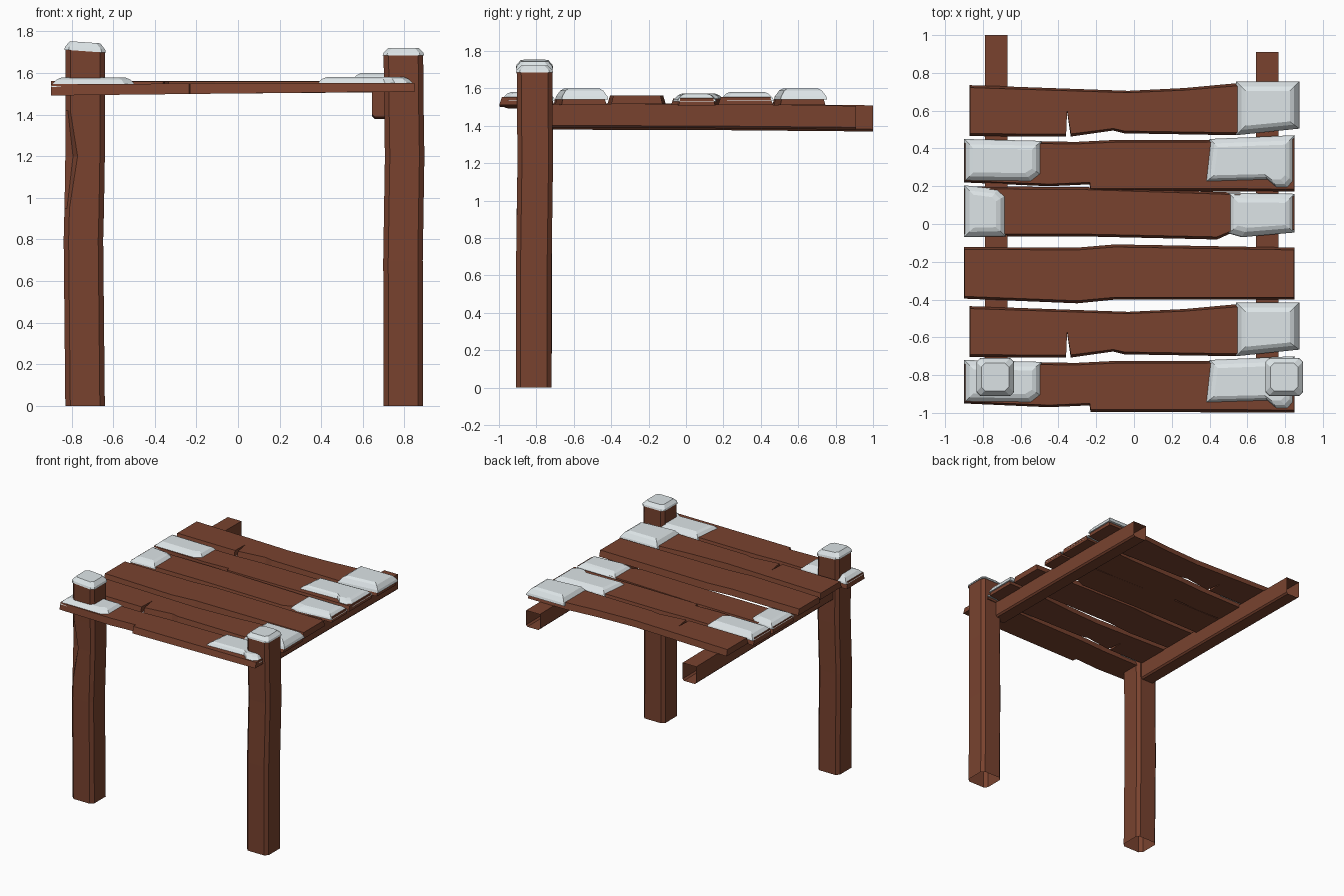
import bpy, bmesh

if "Cube" in bpy.data.objects:
    bpy.data.objects.remove(bpy.data.objects["Cube"])


def material(name, rgb):
    m = bpy.data.materials.new(name)
    m.diffuse_color = (*rgb, 1)
    m.use_nodes = True
    m.node_tree.nodes["Principled BSDF"].inputs["Base Color"].default_value = m.diffuse_color
    return m


WOOD = material("brown_wood", (0.19, 0.055, 0.028))
SNOW = material("pale_snow", (0.76, 0.82, 0.84))


def loft(name, rings, mat, cap_start=True, cap_end=True):
    """Skin a stack of matching rings of points, with optional end caps."""
    bm = bmesh.new()
    rows = [[bm.verts.new(p) for p in r] for r in rings]
    n = len(rows[0])
    for a, b in zip(rows, rows[1:]):
        for i in range(n):
            j = (i + 1) % n
            bm.faces.new((a[i], a[j], b[j], b[i]))
    if cap_start:
        bm.faces.new(rows[0][::-1])
    if cap_end:
        bm.faces.new(rows[-1])
    bmesh.ops.recalc_face_normals(bm, faces=bm.faces)
    me = bpy.data.meshes.new(name)
    bm.to_mesh(me)
    bm.free()
    me.materials.append(mat)
    ob = bpy.data.objects.new(name, me)
    bpy.context.collection.objects.link(ob)
    return ob


def shrink(outline, dx, dy):
    """Pull an outline inward by dx, dy at its extremes."""
    xs, ys = [p[0] for p in outline], [p[1] for p in outline]
    cx, cy = (min(xs) + max(xs)) / 2, (min(ys) + max(ys)) / 2
    sx, sy = 1 - 2 * dx / (max(xs) - min(xs)), 1 - 2 * dy / (max(ys) - min(ys))
    return [(cx + (x - cx) * sx, cy + (y - cy) * sy) for x, y in outline]


def square(cx, cy, h=0.095, c=0.024):
    """Chamfered square whose front left corner has one extra point."""
    return [(cx - h + c / 2, cy - h + c / 2), (cx - h + c, cy - h), (cx + h - c, cy - h),
            (cx + h, cy - h + c), (cx + h, cy + h - c), (cx + h - c, cy + h),
            (cx - h + c, cy + h), (cx - h, cy + h - c), (cx - h, cy - h + c)]


# Posts, slightly crooked, open underneath
def post(name, cx, top, wobble, gouge):
    rings = []
    for z, dx, dy in wobble + [(top, 0, 0)]:
        r = square(cx + dx, -0.81 + dy)
        if gouge and z == 1.2:  # split in the front left corner
            r[0] = (r[0][0] + 0.025, r[0][1] + 0.025)
            r[1] = (r[1][0] + 0.035, r[1][1])
        rings.append([(x, y, z) for x, y in r])
    loft(name, rings, WOOD, cap_start=False)


post("left_post", -0.735, 1.71, [(0, 0, -0.003), (0.8, -0.008, -0.002), (0.95, -0.004, 0),
                                 (1.2, 0, 0.004), (1.42, 0, 0.003)], True)
post("right_post", 0.795, 1.69, [(0, 0, -0.005), (0.7, -0.002, -0.003), (1.2, 0.006, 0.004),
                                 (1.45, 0.002, 0.002)], False)


# Snow caps on the posts
def post_cap(name, cx, z, h, slope):
    layers = [(0.1, 0), (0.096, 0.35), (0.073, 1)]
    loft(name, [[(x, y, z + h * t - slope * (x - cx)) for x, y in square(cx, -0.81, s, 0.02)]
                for s, t in layers], SNOW)


post_cap("left_post_snow", -0.735, 1.705, 0.043, 0.07)
post_cap("right_post_snow", 0.795, 1.685, 0.036, 0)


# Support beams, open at the rear end
def beam(name, cx, y_end, z0, z1):
    h, c = 0.06, 0.012
    sec = [(-h, z0 + c), (-h + c, z0), (h - c, z0), (h, z0 + c), (h, z1), (-h, z1)]
    loft(name, [[(cx + x, y, z + dz) for x, z in sec]
                for y, dz in ((-0.75, 0.004), (0.1, 0.002), (y_end, -0.006))],
         WOOD, cap_end=False)


beam("left_beam", -0.73, 1.0, 1.375, 1.515)
beam("right_beam", 0.705, 0.91, 1.385, 1.512)


# Roof planks: outline below, narrower outline on top
def plank(name, outline, z0, z1, shift=0.0, tilt=0.0):
    low = [(x, y + shift) for x, y in outline]
    top = shrink(low, 0.002, 0.014)
    loft(name, [[(x, y, z0 + tilt * x) for x, y in low],
                [(x, y, z1 + tilt * 0.3 * x) for x, y in top]], WOOD)


# Snow patches: bevelled slabs
def snow(name, outline, z0, z1, shift=0.0):
    low = [(x, y + shift) for x, y in outline]
    rings = [(0, 0), (0.006, 0.3), (0.028, 0.8), (0.05, 1)]
    loft(name, [[(x, y, z0 + (z1 - z0) * t) for x, y in shrink(low, d, d)]
                for d, t in rings], SNOW)


WAVY = [(-0.87, 0.735), (-0.87, 0.465), (-0.36, 0.462), (-0.355, 0.6), (-0.335, 0.463),
        (-0.11, 0.495), (-0.05, 0.48), (0.54, 0.47), (0.865, 0.505), (0.865, 0.745),
        (0.54, 0.745), (0.27, 0.72), (-0.03, 0.705)]
STEPPED = [(-0.9, 0.44), (-0.9, 0.22), (-0.45, 0.2), (-0.235, 0.21), (-0.23, 0.175),
           (0.85, 0.172), (0.85, 0.465), (0.38, 0.445), (-0.1, 0.445), (-0.3, 0.435)]
WAVY_SNOW = [(0.54, 0.47), (0.875, 0.505), (0.875, 0.755), (0.54, 0.755)]
LEFT_SNOW = [(-0.9, 0.225), (-0.54, 0.22), (-0.49, 0.26), (-0.49, 0.44), (-0.9, 0.45)]
RIGHT_SNOW = [(0.375, 0.22), (0.71, 0.23), (0.76, 0.185), (0.82, 0.185), (0.85, 0.22),
              (0.85, 0.47), (0.4, 0.45)]

# The two repeated plank shapes appear at the back and again at the front
for place, shift in (("back", 0.0), ("front", -1.17)):
    plank(place + "_wavy_plank", WAVY, 1.512, 1.56, shift)
    plank(place + "_stepped_plank", STEPPED, 1.502, 1.55, shift, 0.011)
    snow(place + "_wavy_snow", WAVY_SNOW, 1.54, 1.6, shift)
    snow(place + "_left_snow", LEFT_SNOW, 1.532, 1.578, shift)
    snow(place + "_right_snow", RIGHT_SNOW, 1.535, 1.58, shift)

plank("middle_plank", [(-0.9, 0.2), (-0.9, -0.065), (-0.3, -0.065), (0.44, -0.082),
                       (0.51, -0.05), (0.85, -0.04), (0.85, 0.155), (0.3, 0.175),
                       (-0.25, 0.195)], 1.502, 1.545, tilt=0.008)
snow("middle_left_snow", [(-0.9, 0.205), (-0.9, -0.07), (-0.68, -0.065), (-0.68, 0.15),
                          (-0.72, 0.185)], 1.53, 1.572)
snow("middle_right_snow", [(0.5, 0.165), (0.5, -0.05), (0.57, -0.07), (0.85, -0.045),
                           (0.85, 0.16)], 1.53, 1.572)
plank("plain_plank", [(-0.9, -0.122), (-0.9, -0.395), (-0.3, -0.42), (-0.1, -0.4),
                      (0.85, -0.4), (0.85, -0.125), (-0.1, -0.108), (-0.3, -0.125)],
      1.515, 1.562)
